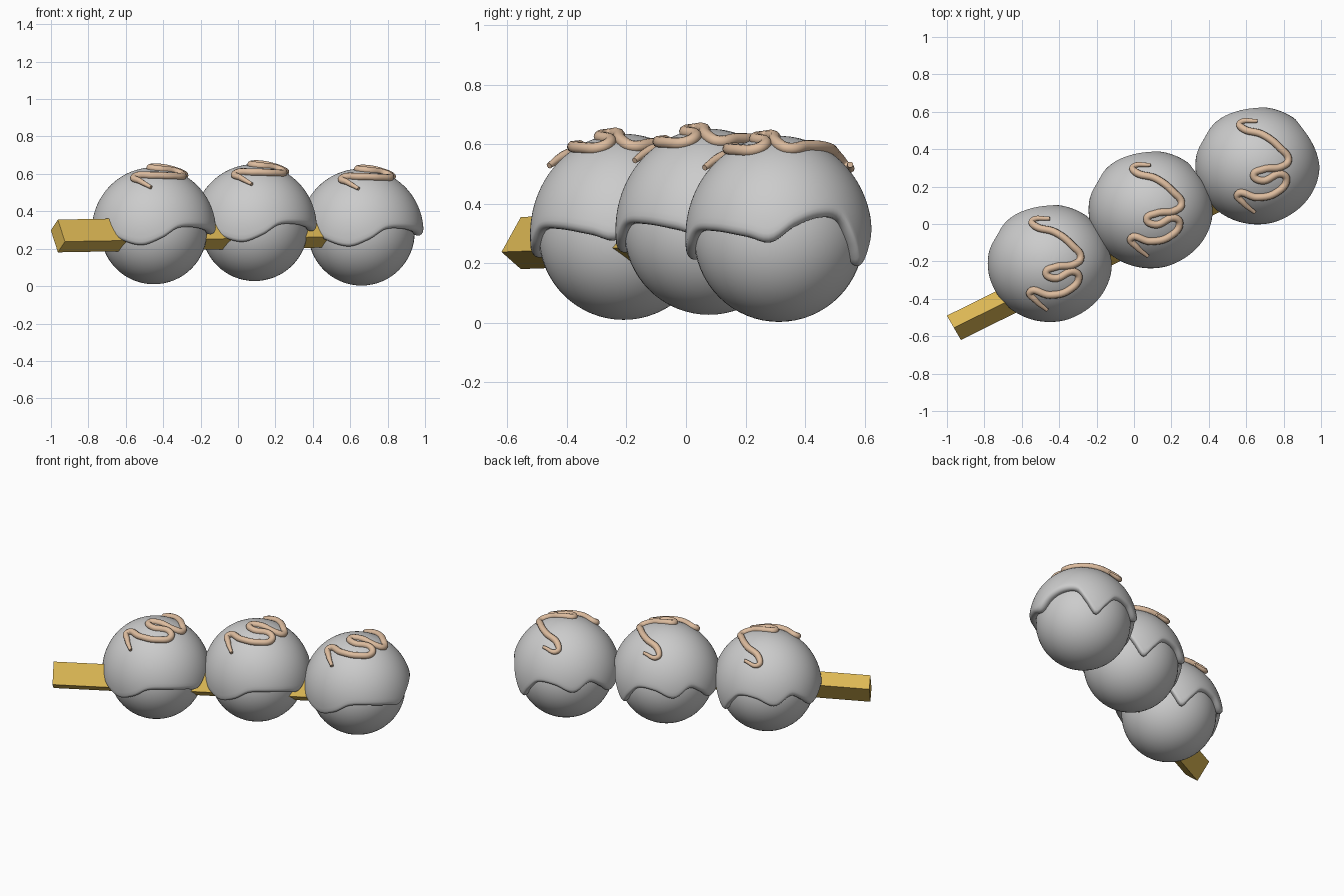
import bpy, bmesh, math
from mathutils import Vector

if "Cube" in bpy.data.objects:
    bpy.data.objects.remove(bpy.data.objects["Cube"])

BALL_R = 0.285
CENTRES = [(-0.45, -0.21, 0.295), (0.089, 0.077, 0.312), (0.66, 0.312, 0.288)]

# lower edge of the icing: (azimuth in degrees, height relative to ball centre)
EDGE = [(-180, -.05), (-157, .0), (-136, -.03), (-104, -.078), (-82, -.04),
        (-65, .015), (-45, .02), (-20, .0), (-5, -.018), (10, .035), (27, .066),
        (43, .055), (53, -.02), (65, -.10), (76, -.04), (90, .035), (112, .035),
        (133, -.01), (152, .045), (167, .0)]

# drizzle path seen from above, relative to ball centre
DRIZZLE = [(0, .24), (-.095, .227), (-.08, .20), (.03, .165), (.12, .095),
           (.165, .03), (.13, -.005), (.03, -.02), (-.02, -.05), (.02, -.08),
           (.13, -.045), (.155, -.075), (.10, -.145), (0, -.17), (-.105, -.153),
           (-.075, -.20), (-.015, -.25)]


def material(name, colour):
    m = bpy.data.materials.new(name)
    m.diffuse_color = (*colour, 1)
    m.use_nodes = True
    m.node_tree.nodes["Principled BSDF"].inputs["Base Color"].default_value = m.diffuse_color
    return m


def mesh_object(name, bm, smooth=True, mat=None):
    bmesh.ops.recalc_face_normals(bm, faces=bm.faces)
    me = bpy.data.meshes.new(name)
    bm.to_mesh(me)
    bm.free()
    for p in me.polygons:
        p.use_smooth = smooth
    ob = bpy.data.objects.new(name, me)
    bpy.context.collection.objects.link(ob)
    if mat:
        me.materials.append(mat)
    return ob


def edge_height(az):
    """Smooth periodic curve through the EDGE points."""
    n = len(EDGE)

    def pt(i):
        turn, j = divmod(i, n)
        return EDGE[j][0] + 360 * turn, EDGE[j][1]
    i = max(k for k in range(n) if EDGE[k][0] <= az)
    (x0, y0), (x1, y1), (x2, y2), (x3, y3) = (pt(i + k) for k in (-1, 0, 1, 2))
    d = x2 - x1
    t = (az - x1) / d
    m1, m2 = (y2 - y0) / (x2 - x0) * d, (y3 - y1) / (x3 - x1) * d
    return ((2*t**3 - 3*t**2 + 1) * y1 + (t**3 - 2*t**2 + t) * m1
            + (3*t**2 - 2*t**3) * y2 + (t**3 - t**2) * m2)


def dome_radius(phi, az):
    side = 0.323 + 0.009 * math.cos(2 * az)
    return side + (0.340 - side) * math.cos(phi) ** 2


def icing_mesh(centre, segs=120, rows=26, lip=8):
    bm = bmesh.new()
    c = Vector(centre)
    top = bm.verts.new(c + Vector((0, 0, dome_radius(0, 0))))
    columns = []
    for s in range(segs):
        deg = -180 + 360 * s / segs
        az = math.radians(deg)
        phi_edge = math.acos(edge_height(deg) / 0.305)
        outer = dome_radius(phi_edge, az)
        inner = BALL_R - 0.012
        mid, half = (outer + inner) / 2, (outer - inner) / 2
        delta = half / 0.3
        prof = [((phi_edge - delta) * k / rows, None) for k in range(1, rows)]
        prof = [(p, dome_radius(p, az)) for p, _ in prof]
        # rounded lip curling back into the ball
        for k in range(lip + 1):
            a = math.pi * k / lip
            prof.append((phi_edge - delta + delta * math.sin(a), mid + half * math.cos(a)))
        columns.append([bm.verts.new(c + Vector((
            r * math.sin(p) * math.cos(az), r * math.sin(p) * math.sin(az),
            r * math.cos(p)))) for p, r in prof])
    for s in range(segs):
        a, b = columns[s], columns[(s + 1) % segs]
        bm.faces.new((top, a[0], b[0]))
        for k in range(len(a) - 1):
            bm.faces.new((a[k], a[k + 1], b[k + 1], b[k]))
    return bm


def drizzle(name, centre, mat):
    cu = bpy.data.curves.new(name, 'CURVE')
    cu.dimensions = '3D'
    cu.bevel_depth = 0.02
    cu.bevel_resolution = 3
    cu.resolution_u = 8
    cu.use_fill_caps = True
    sp = cu.splines.new('BEZIER')
    sp.bezier_points.add(len(DRIZZLE) - 1)
    last = len(DRIZZLE) - 1
    for i, (x, y) in enumerate(DRIZZLE):
        bp = sp.bezier_points[i]
        z = math.sqrt(0.342 ** 2 - x * x - y * y)
        bp.co = Vector(centre) + Vector((x, y, z))
        bp.handle_left_type = bp.handle_right_type = 'AUTO'
        bp.radius = 0.5 if i in (0, last) else 0.8 if i in (1, last - 1) else 1
    cu.materials.append(mat)
    ob = bpy.data.objects.new(name, cu)
    bpy.context.collection.objects.link(ob)
    bpy.ops.object.select_all(action='DESELECT')
    ob.select_set(True)
    bpy.context.view_layer.objects.active = ob
    bpy.ops.object.convert(target='MESH')
    bpy.ops.object.shade_smooth()


wood = material("wood", (0.72, 0.48, 0.09))
sauce = material("sauce", (0.72, 0.50, 0.34))

# balls with icing and drizzle
for n, c in enumerate(CENTRES, 1):
    bm = bmesh.new()
    bmesh.ops.create_uvsphere(bm, u_segments=48, v_segments=32, radius=BALL_R)
    bmesh.ops.translate(bm, vec=c, verts=bm.verts)
    mesh_object(f"ball_{n}", bm)
    mesh_object(f"icing_{n}", icing_mesh(c))
    drizzle(f"drizzle_{n}", c, sauce)

# rectangular stick, twisted about its length
start, end = Vector((-0.963, -0.555, 0.268)), Vector((0.66, 0.248, 0.297))
corners = [Vector(v) for v in ((0, 0, .0875), (.0375, -.065, -.03),
                               (0, 0, -.0875), (-.0375, .065, .03))]
bm = bmesh.new()
rings = [[bm.verts.new(p + o) for o in corners] for p in (start, end)]
for ring in rings:
    bm.faces.new(ring)
for k in range(4):
    j = (k + 1) % 4
    bm.faces.new((rings[0][k], rings[0][j], rings[1][j], rings[1][k]))
mesh_object("stick", bm, smooth=False, mat=wood)
